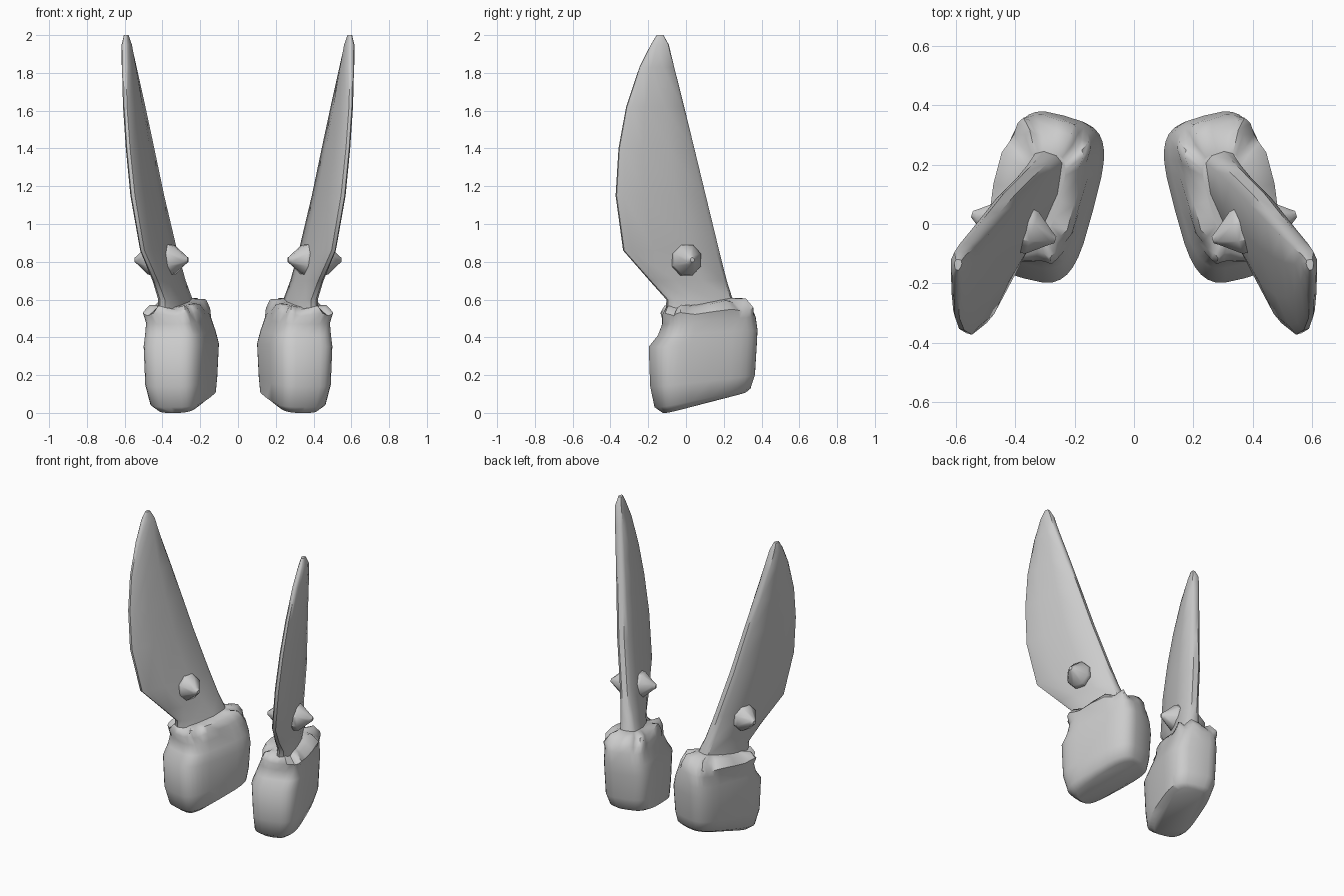
import bpy, bmesh, math
from mathutils import Vector

if "Cube" in bpy.data.objects:
    bpy.data.objects.remove(bpy.data.objects["Cube"])


def loft(name, rings, angle):
    """Skin a list of equal-length point rings, cap the ends and mirror across x."""
    bm = bmesh.new()
    vr = [[bm.verts.new(p) for p in r] for r in rings]
    n = len(rings[0])
    for a, b in zip(vr, vr[1:]):
        for i in range(n):
            j = (i + 1) % n
            bm.faces.new((a[i], a[j], b[j], b[i]))
    bm.faces.new(vr[0][::-1])
    bm.faces.new(vr[-1])
    bmesh.ops.recalc_face_normals(bm, faces=bm.faces)
    me = bpy.data.meshes.new(name)
    bm.to_mesh(me)
    bm.free()
    ob = bpy.data.objects.new(name, me)
    bpy.context.collection.objects.link(ob)
    bpy.ops.object.select_all(action='DESELECT')
    ob.select_set(True)
    bpy.context.view_layer.objects.active = ob
    bpy.ops.object.shade_smooth_by_angle(angle=math.radians(angle))
    m = ob.modifiers.new("Mirror", 'MIRROR')
    m.use_mirror_merge = False
    return ob


# Cuff: rounded-box rings, turned 15 degrees, with slanted underside and lumpy collar
# front length, back length, half width, outward shift, z front, z back, lumpiness
A = math.radians(15)
FWD = Vector((math.sin(A), -math.cos(A), 0))
OUT = Vector((math.cos(A), math.sin(A), 0))
CENTRE = Vector((0.30, 0.09, 0))
cuff_rows = [
    (.21, .23, .105, -.01, .00, .11, 0),
    (.25, .25, .145, -.01, .03, .13, 0),
    (.275, .27, .16, .00, .14, .20, 0),
    (.282, .28, .168, .00, .35, .37, 0),
    (.235, .282, .158, .01, .41, .44, 0),
    (.215, .27, .145, .02, .47, .51, 0),
    (.225, .255, .145, .03, .52, .55, .05),
    (.20, .215, .115, .02, .555, .595, .08),
    (.15, .15, .07, .02, .56, .61, 0),
]
SEG = 32


def cuff_ring(uf, ub, w, shift, zf, zb, lump):
    pts = []
    for i in range(SEG):
        t = 2 * math.pi * i / SEG
        c, s = math.cos(t), math.sin(t)
        k = 1 + lump * math.sin(8 * t + 0.6)
        cu = math.copysign(abs(c) ** 0.55, c)
        cv = math.copysign(abs(s) ** 0.55, s)
        p = CENTRE + FWD * (cu * k * (uf if c > 0 else ub)) + OUT * (cv * w * k + shift)
        p.z = zb + (zf - zb) * (cu + 1) / 2 + lump * 0.15 * math.sin(8 * t)
        pts.append(p)
    return pts


loft("cuff", [cuff_ring(*r) for r in cuff_rows], 50)

# Blade: lens sections from back edge to front edge
# z, back x, back y, front x, front y, thickness
blade_rows = [
    (.52, .27, .26, .40, -.10, .16),
    (.60, .28, .24, .40, -.10, .13),
    (.70, .31, .21, .435, -.19, .11),
    (.86, .35, .17, .505, -.33, .10),
    (1.15, .42, .10, .555, -.37, .10),
    (1.40, .47, .04, .58, -.355, .09),
    (1.62, .515, -.013, .595, -.315, .08),
    (1.83, .56, -.065, .60, -.245, .07),
    (1.95, .583, -.093, .60, -.185, .055),
    (2.0, .59, -.12, .595, -.155, .025),
]
half = [(0, .35), (.05, .75), (.35, 1), (.7, .8), (.93, .5), (1, .2)]
section = half + [(p, -h) for p, h in reversed(half)]


def blade_ring(z, xb, yb, xf, yf, t):
    b, f = Vector((xb, yb, z)), Vector((xf, yf, z))
    d = (f - b).normalized()
    nrm = Vector((-d.y, d.x, 0))
    return [b.lerp(f, p) + nrm * (h * t / 2) for p, h in section]


loft("blade", [blade_ring(*r) for r in blade_rows], 45)

# Spikes: blunt studs on both faces of the blade
axis = Vector((.29, .09, 0)).normalized()
side = Vector((-axis.y, axis.x, 0))
up = Vector((0, 0, 1))
mid = Vector((.405, -.01, .81))
stud = [(.0, .07), (.035, .085), (.065, .08), (.13, .025), (.147, .012)]
for label, sgn in (("outer_spike", 1), ("inner_spike", -1)):
    rings = []
    for d, r in stud:
        rings.append([mid + axis * (d * sgn)
                      + side * (r * math.cos(math.pi * (k + .5) / 4))
                      + up * (r * 1.05 * math.sin(math.pi * (k + .5) / 4))
                      for k in range(8)])
    loft(label, rings, 40)
